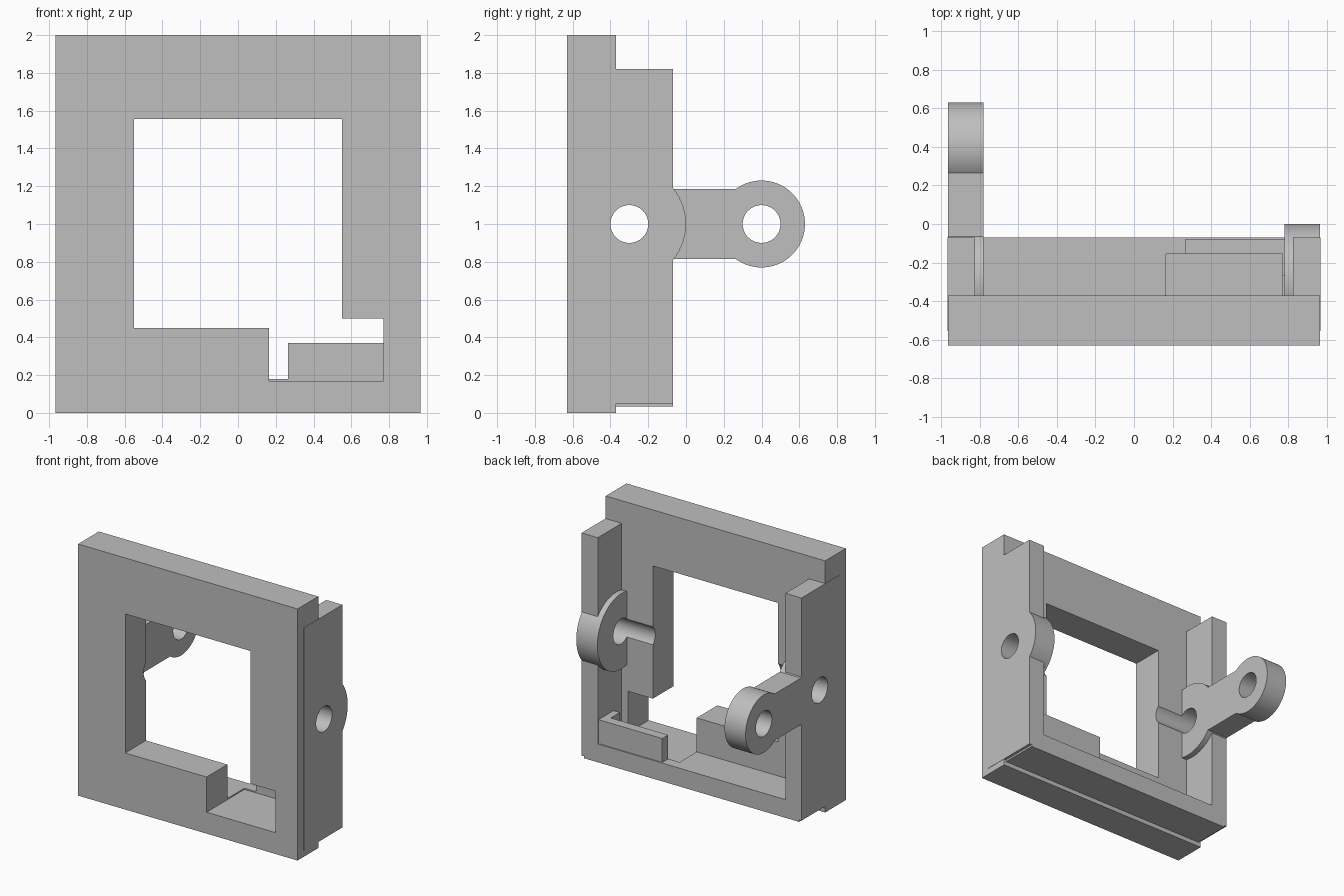
import bpy
import math

cube = bpy.data.objects.get("Cube")
if cube:
    bpy.data.objects.remove(cube, do_unlink=True)

grey = bpy.data.materials.new("plain grey")
grey.use_nodes = True
colour = (0.52, 0.52, 0.52, 1)
grey.diffuse_color = colour
grey.node_tree.nodes["Principled BSDF"].inputs["Base Color"].default_value = colour


def box(name, x, y, z):
    """Box from (low, high) pairs on each axis."""
    spans = (x, y, z)
    bpy.ops.mesh.primitive_cube_add(size=1, location=[sum(s) / 2 for s in spans])
    ob = bpy.context.object
    ob.name = name
    ob.scale = [s[1] - s[0] for s in spans]
    bpy.ops.object.transform_apply(location=True, rotation=False, scale=True)
    ob.data.materials.append(grey)
    return ob


def disc(name, x, y, radius):
    """Cylinder along x at the pivot height."""
    bpy.ops.mesh.primitive_cylinder_add(
        vertices=64, radius=radius, depth=x[1] - x[0],
        location=(sum(x) / 2, y, PIVOT_Z), rotation=(0, math.pi / 2, 0))
    ob = bpy.context.object
    ob.name = name
    bpy.ops.object.transform_apply(location=True, rotation=True, scale=True)
    ob.data.materials.append(grey)
    return ob


def combine(ob, tool, operation):
    """Apply a boolean and discard the tool."""
    bpy.ops.object.select_all(action="DESELECT")
    bpy.context.view_layer.objects.active = ob
    ob.select_set(True)
    mod = ob.modifiers.new("shape", "BOOLEAN")
    mod.object = tool
    mod.operation = operation
    mod.solver = "EXACT"
    bpy.ops.object.modifier_apply(modifier=mod.name)
    bpy.data.objects.remove(tool, do_unlink=True)


PIVOT_Z, PIVOT_Y, EYE_Y = 1.0, -0.3, 0.4
HALF, INNER, BACK = 0.965, 0.78, -0.07
HOLE = 0.1


def cut_notch(ob):
    combine(ob, box("notch", (0.165, 0.77), (-0.7, -0.155), (0.17, 0.5)), "DIFFERENCE")


def cut_hole(ob, y=PIVOT_Y):
    combine(ob, disc("hole", (-1.2, 1.2), y, HOLE), "DIFFERENCE")


# Front plate with its window, notch and pivot groove
plate = box("front_plate", (-HALF, HALF), (-0.63, -0.37), (0, 2))
combine(plate, box("window", (-0.55, 0.55), (-0.7, -0.3), (0.45, 1.555)), "DIFFERENCE")
cut_notch(plate)
cut_hole(plate)

# Bottom shelf with the shallow recess behind the notch
shelf = box("bottom_shelf", (-0.945, 0.945), (-0.4, BACK), (0.035, 0.18))
cut_notch(shelf)

# Side rails, slightly proud of the plate
parts = [plate, shelf]
for side, name in ((1, "left_rail"), (-1, "right_rail")):
    rail = box(name, sorted((side * 0.825, side * 0.967)), (-0.555, BACK), (0.05, 1.82))
    cut_hole(rail)
    parts.append(rail)

# Left pivot boss
boss = disc("left_pivot_boss", (INNER, HALF), PIVOT_Y, 0.3)
cut_hole(boss)
parts.append(boss)

# Right pivot boss with the arm and eye reaching backwards
span = (-HALF, -INNER)
arm = disc("right_pivot_arm", span, PIVOT_Y, 0.3)
combine(arm, box("bar", span, (PIVOT_Y, EYE_Y), (0.815, 1.185)), "UNION")
combine(arm, disc("eye", span, EYE_Y, 0.23), "UNION")
cut_hole(arm)
cut_hole(arm, EYE_Y)
parts.append(arm)

# Low retaining wall with a short return along the left rail
wall = box("retaining_wall", (0.265, 0.84), (-0.155, -0.08), (0.12, 0.37))
combine(wall, box("return", (0.77, 0.84), (-0.27, -0.1), (0.12, 0.37)), "UNION")
parts.append(wall)

# Smooth round surfaces, keep edges crisp
bpy.ops.object.select_all(action="DESELECT")
for ob in parts:
    ob.select_set(True)
bpy.context.view_layer.objects.active = plate
bpy.ops.object.shade_smooth_by_angle(angle=math.radians(30))
